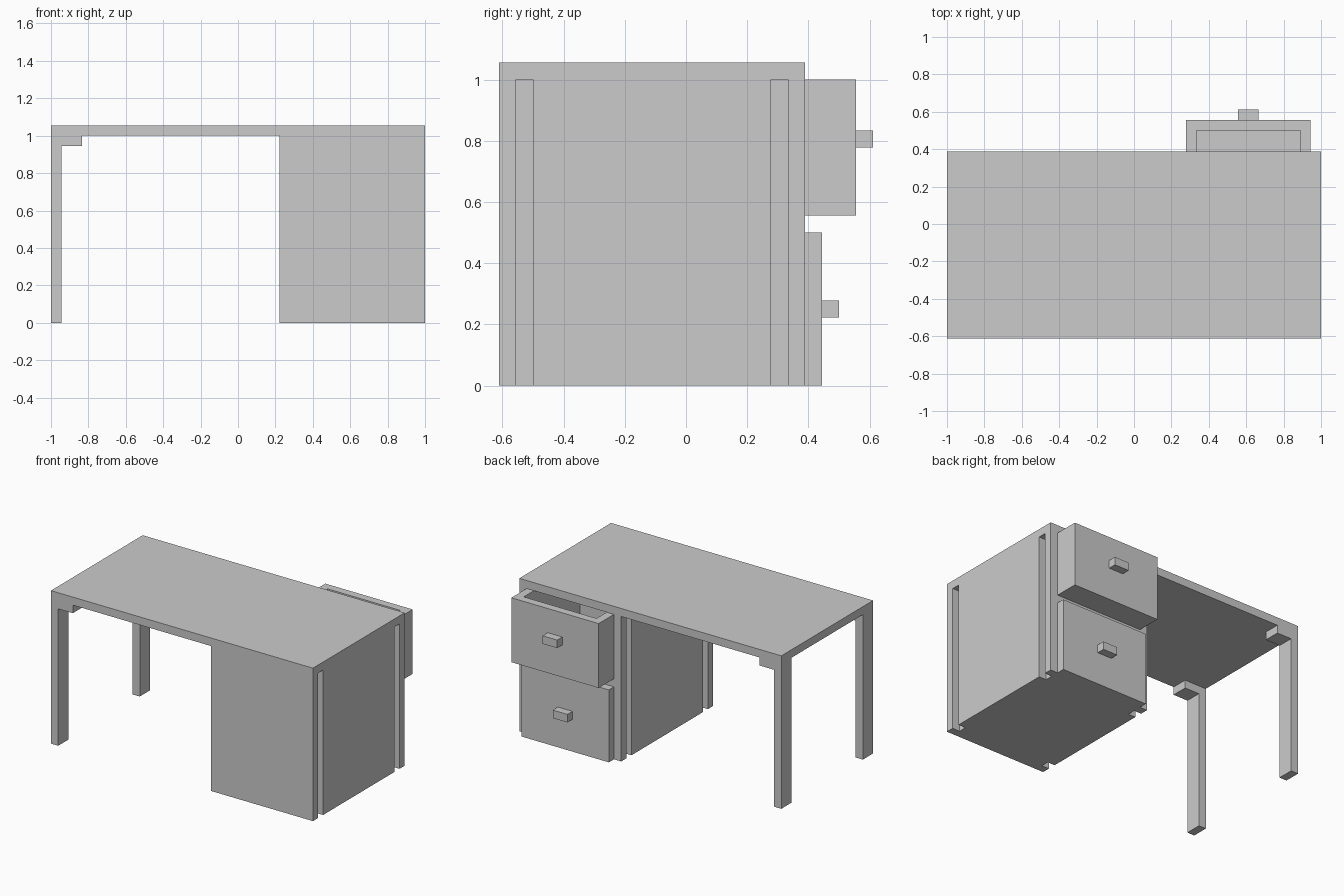
import bpy, bmesh

if "Cube" in bpy.data.objects:
    bpy.data.objects.remove(bpy.data.objects["Cube"])

U = 1 / 18  # everything sits on a grid of 1/18 unit


def finish(name, bm):
    bmesh.ops.recalc_face_normals(bm, faces=bm.faces)
    bm.normal_update()
    mesh = bpy.data.meshes.new(name)
    bm.to_mesh(mesh)
    bm.free()
    obj = bpy.data.objects.new(name, mesh)
    bpy.context.collection.objects.link(obj)
    return obj


def box_mesh(x, y, z):
    bm = bmesh.new()
    bmesh.ops.create_cube(bm, size=1)
    for v in bm.verts:
        v.co = [(lo if c < 0 else hi) * U for c, (lo, hi) in zip(v.co, (x, y, z))]
    bm.normal_update()
    return bm


def box(name, x, y, z):
    return finish(name, box_mesh(x, y, z))


def tray(name, x, y, z):
    """Open-topped box with walls and floor one grid step thick."""
    bm = box_mesh(x, y, z)
    top = [f for f in bm.faces if f.normal.z > 0.9]
    bmesh.ops.inset_region(bm, faces=top, thickness=U, use_even_offset=True)
    bmesh.ops.inset_region(bm, faces=top, thickness=0, depth=-(z[1] - z[0] - 1) * U)
    return finish(name, bm)


def extrude_y(name, profile, y0, y1):
    bm = bmesh.new()
    face = bm.faces.new([bm.verts.new((x * U, y0 * U, z * U)) for x, z in profile])
    geom = bmesh.ops.extrude_face_region(bm, geom=[face], use_keep_orig=True)["geom"]
    verts = [g for g in geom if isinstance(g, bmesh.types.BMVert)]
    bmesh.ops.translate(bm, verts=verts, vec=(0, (y1 - y0) * U, 0))
    return finish(name, bm)


# Desk top
box("desk_top", (-18, 18), (-11, 7), (18, 19))

# Left legs with a small corner bracket
leg = [(-18, 0), (-17, 0), (-17, 17), (-15, 17), (-15, 18), (-18, 18)]
extrude_y("front_leg", leg, -11, -9)
extrude_y("back_leg", leg, 5, 7)

# Cabinet: front panel, then side panels and back posts separated by slots
box("cabinet_front_panel", (4, 18), (-11, -10), (0, 18))
for side, x in (("inner", (4, 5)), ("outer", (17, 18))):
    box(f"cabinet_{side}_panel", x, (-9, 5), (0, 18))
    box(f"cabinet_{side}_post", x, (6, 7), (0, 18))
box("cabinet_core", (5, 17), (-10, -5), (0, 18))
box("cabinet_shelf", (5, 17), (-5, 7), (9, 10))

# Drawers, pulled out by different amounts, each with a handle
for level, back, z0, z1, grip in (("upper", -3, 10, 18, 14), ("lower", -5, 0, 9, 4)):
    front = back + 13
    tray(f"{level}_drawer", (5, 17), (back, front), (z0, z1))
    box(f"{level}_drawer_handle", (10, 12), (front, front + 1), (grip, grip + 1))
